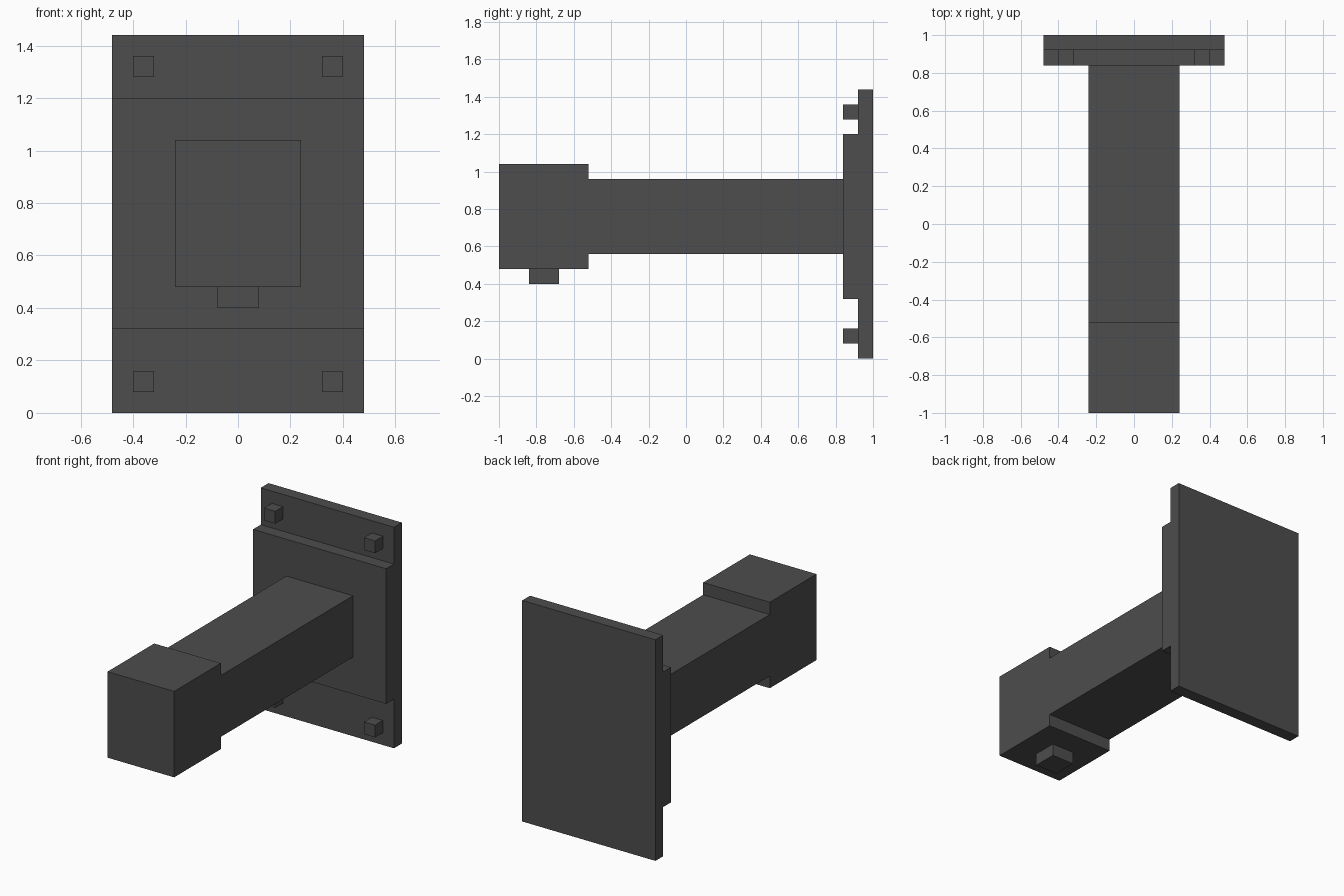
import bpy
import bmesh
from mathutils import Matrix, Vector

if "Cube" in bpy.data.objects:
    bpy.data.objects.remove(bpy.data.objects["Cube"])

metal = bpy.data.materials.new("dark_grey_metal")
metal.diffuse_color = (0.075, 0.075, 0.075, 1.0)
metal.use_nodes = True
metal.node_tree.nodes["Principled BSDF"].inputs["Base Color"].default_value = metal.diffuse_color


def box(name, x, y, z):
    """Axis-aligned box from (min, max) ranges."""
    lo, hi = Vector((x[0], y[0], z[0])), Vector((x[1], y[1], z[1]))
    bm = bmesh.new()
    bmesh.ops.create_cube(bm, size=1.0, matrix=Matrix.Diagonal((*(hi - lo), 1.0)))
    mesh = bpy.data.meshes.new(name)
    bm.to_mesh(mesh)
    bm.free()
    mesh.materials.append(metal)
    obj = bpy.data.objects.new(name, mesh)
    obj.location = (lo + hi) / 2
    bpy.context.collection.objects.link(obj)
    return obj


# Wall mount: back plate with a raised middle plate
box("back_plate", (-0.48, 0.48), (0.92, 1.0), (0.0, 1.44))
box("raised_plate", (-0.48, 0.48), (0.84, 0.92), (0.32, 1.20))

# Arm, its thicker head, and the stud under the head
box("arm", (-0.24, 0.24), (-0.52, 0.84), (0.56, 0.96))
box("arm_head", (-0.24, 0.24), (-1.0, -0.52), (0.48, 1.04))
box("head_stud", (-0.08, 0.08), (-0.84, -0.68), (0.40, 0.48))

# Four corner bolts
for side, cx in (("left", -0.36), ("right", 0.36)):
    for level, cz in (("lower", 0.12), ("upper", 1.32)):
        box(f"{level}_{side}_bolt", (cx - 0.04, cx + 0.04), (0.84, 0.92),
            (cz - 0.04, cz + 0.04))
